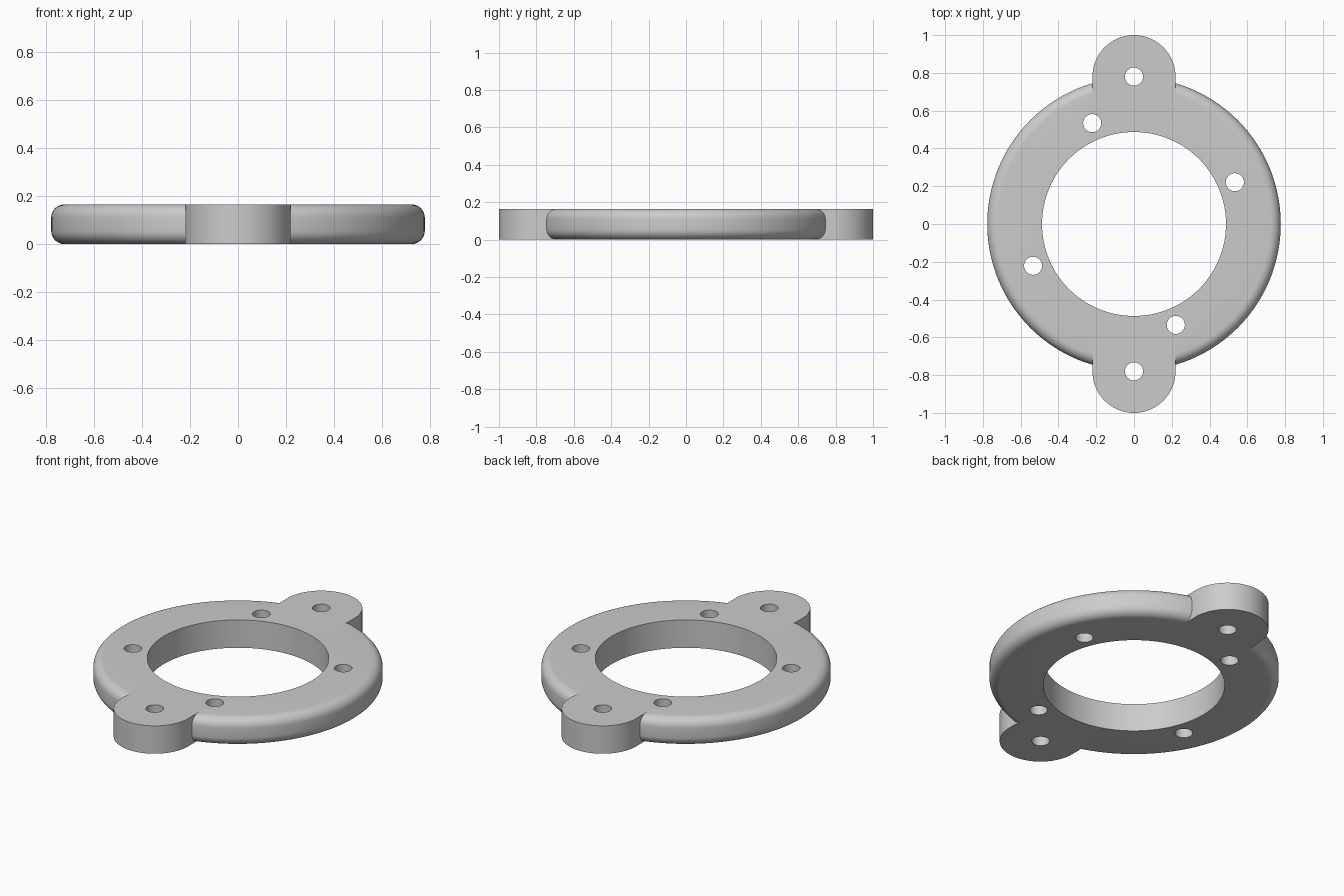
import bpy, bmesh
from math import sin, cos, pi, radians
from mathutils import Vector, Matrix

HEIGHT = 0.165
OUTER_R, INNER_R, FILLET = 0.777, 0.487, 0.055
LUG_R, LUG_Y = 0.22, 0.78
HOLE_R, BOLT_R = 0.048, 0.578

if "Cube" in bpy.data.objects:
    bpy.data.objects.remove(bpy.data.objects["Cube"], do_unlink=True)

grey = bpy.data.materials.new("light grey")
grey.use_nodes = True
colour = (0.6, 0.6, 0.6, 1)
grey.diffuse_color = colour
grey.node_tree.nodes["Principled BSDF"].inputs["Base Color"].default_value = colour


def make_object(name, bm):
    bmesh.ops.recalc_face_normals(bm, faces=bm.faces)
    mesh = bpy.data.meshes.new(name)
    bm.to_mesh(mesh)
    bm.free()
    mesh.materials.append(grey)
    obj = bpy.data.objects.new(name, mesh)
    bpy.context.collection.objects.link(obj)
    return obj


def arc(cx, cy, r, start, end, steps):
    angles = [radians(start + (end - start) * i / steps) for i in range(steps + 1)]
    return [(cx + r * cos(a), cy + r * sin(a)) for a in angles]


def lathe(name, profile, steps):
    bm = bmesh.new()
    verts = [bm.verts.new((r, 0, z)) for r, z in profile]
    edges = [bm.edges.new((v, verts[i - 1])) for i, v in enumerate(verts)]
    bmesh.ops.spin(bm, geom=verts + edges, axis=(0, 0, 1), cent=(0, 0, 0),
                   angle=2 * pi, steps=steps, use_merge=True)
    bmesh.ops.remove_doubles(bm, verts=bm.verts, dist=1e-5)
    return make_object(name, bm)


def extrude_outline(name, outline, height):
    bm = bmesh.new()
    face = bm.faces.new([bm.verts.new((x, y, 0)) for x, y in outline])
    top = bmesh.ops.extrude_face_region(bm, geom=[face])["geom"]
    bmesh.ops.translate(bm, vec=(0, 0, height),
                        verts=[g for g in top if isinstance(g, bmesh.types.BMVert)])
    return make_object(name, bm)


def combine(target, other, operation):
    mod = target.modifiers.new(operation.lower(), 'BOOLEAN')
    mod.operation, mod.solver, mod.object = operation, 'EXACT', other
    graph = bpy.context.evaluated_depsgraph_get()
    target.data = bpy.data.meshes.new_from_object(target.evaluated_get(graph))
    target.modifiers.clear()
    bpy.data.objects.remove(other, do_unlink=True)


# Ring with rounded outer edges and a plain bore
edge_x = OUTER_R - FILLET
profile = ([(INNER_R, 0)] + arc(edge_x, FILLET, FILLET, -90, 0, 8)
           + arc(edge_x, HEIGHT - FILLET, FILLET, 0, 90, 8) + [(INNER_R, HEIGHT)])
ring = lathe("mounting_ring", profile, 128)

# Rounded lugs at front and back, reaching into the ring
for side in (1, -1):
    outline = [(LUG_R, 0.6)] + arc(0, LUG_Y, LUG_R, 0, 180, 40) + [(-LUG_R, 0.6)]
    lug = extrude_outline("lug", [(x * side, y * side) for x, y in outline], HEIGHT)
    combine(ring, lug, 'UNION')

# Through holes: one per lug, four on the bolt circle
centres = [Vector((0, LUG_Y)), Vector((0, -LUG_Y))]
for i in range(4):
    a = radians(22.5 + 90 * i)
    centres.append(Vector((BOLT_R * cos(a), BOLT_R * sin(a))))
for c in centres:
    bm = bmesh.new()
    bmesh.ops.create_cone(bm, cap_ends=True, segments=32, radius1=HOLE_R, radius2=HOLE_R,
                          depth=3 * HEIGHT, matrix=Matrix.Translation((c.x, c.y, HEIGHT / 2)))
    cutter = make_object("hole_cutter", bm)
    cutter.hide_render = True
    combine(ring, cutter, 'DIFFERENCE')

# Smooth curved walls, keeping the rims sharp
bpy.ops.object.select_all(action='DESELECT')
ring.select_set(True)
bpy.context.view_layer.objects.active = ring
bpy.ops.object.shade_smooth_by_angle(angle=radians(30))
